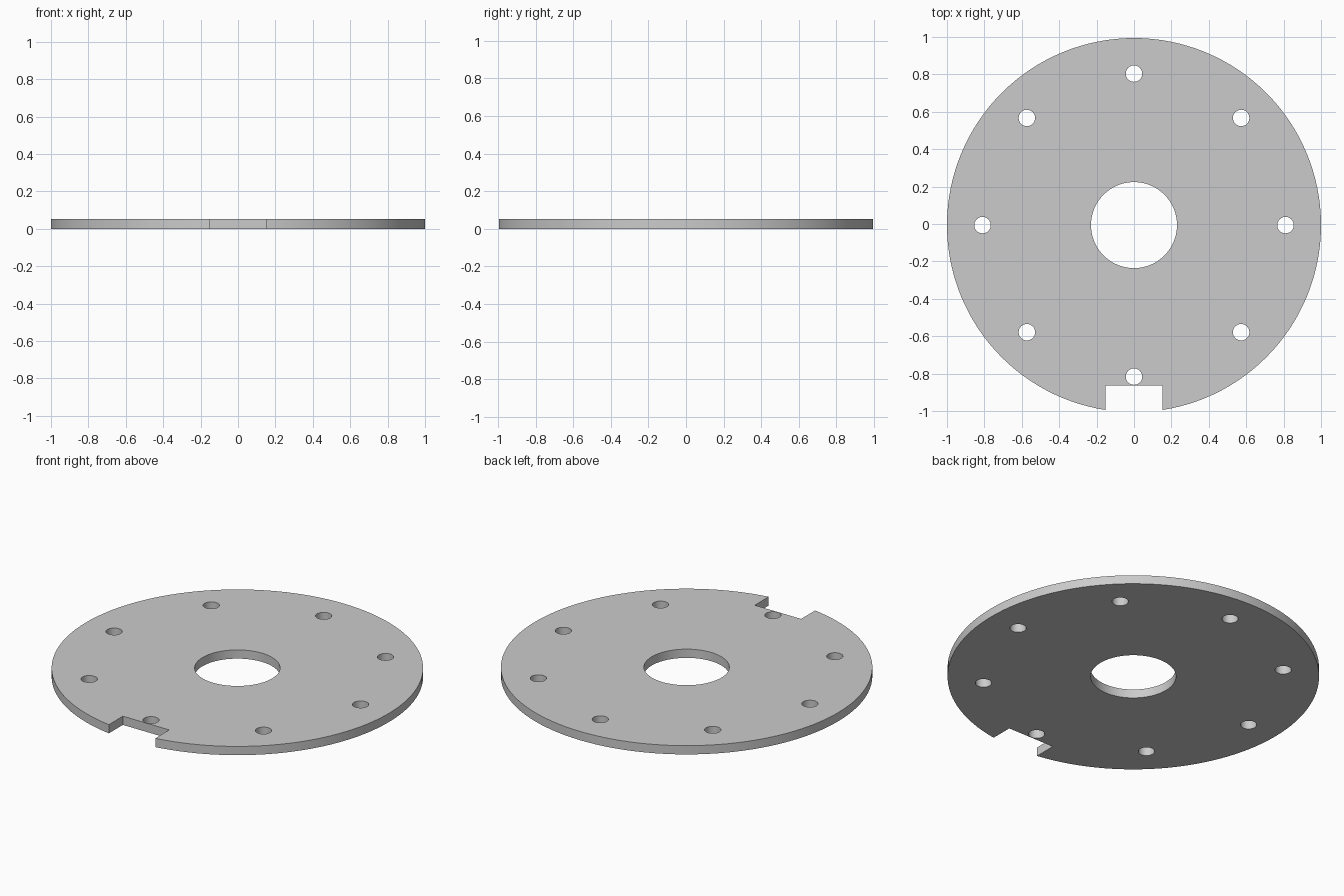
import bpy, bmesh, math
from mathutils import Matrix

if "Cube" in bpy.data.objects:
    bpy.data.objects.remove(bpy.data.objects["Cube"])

THICK = 0.052
NOTCH_W, NOTCH_Y = 0.305, -0.857
# the notch trims the front rim, so shift the disc to stay centred in y
SHIFT = -(1 - math.sqrt(1 - (NOTCH_W / 2) ** 2)) / 2


def cylinder(bm, radius, depth, sides, x=0, y=0):
    bmesh.ops.create_cone(bm, cap_ends=True, segments=sides, radius1=radius,
                          radius2=radius, depth=depth,
                          matrix=Matrix.Translation((x, y, THICK / 2)))


def make_object(name, bm):
    mesh = bpy.data.meshes.new(name)
    bm.to_mesh(mesh)
    bm.free()
    ob = bpy.data.objects.new(name, mesh)
    ob.location.y = SHIFT
    bpy.context.collection.objects.link(ob)
    return ob


# round plate
bm = bmesh.new()
cylinder(bm, 1.0, THICK, 128)
plate = make_object("flange_plate", bm)

# cutter: centre bore, ring of eight bolt holes, rim notch
bm = bmesh.new()
cylinder(bm, 0.23, 0.3, 64)
for i in range(8):
    a = i * math.tau / 8
    cylinder(bm, 0.044, 0.3, 32, 0.81 * math.cos(a), 0.81 * math.sin(a))
bmesh.ops.create_cube(bm, size=1, matrix=Matrix.Translation(
    (0, NOTCH_Y - 0.15, THICK / 2)) @ Matrix.Diagonal((NOTCH_W, 0.3, 0.3, 1)))
cutter = make_object("hole_cutter", bm)
cutter.hide_render = True

# cut the openings and drop the cutter
mod = plate.modifiers.new("openings", 'BOOLEAN')
mod.operation = 'DIFFERENCE'
mod.solver = 'EXACT'
mod.object = cutter
bpy.context.view_layer.objects.active = plate
plate.select_set(True)
bpy.ops.object.modifier_apply(modifier=mod.name)
bpy.data.objects.remove(cutter)

# smooth round walls, sharp rims
bpy.ops.object.shade_smooth_by_angle(angle=math.radians(30))
